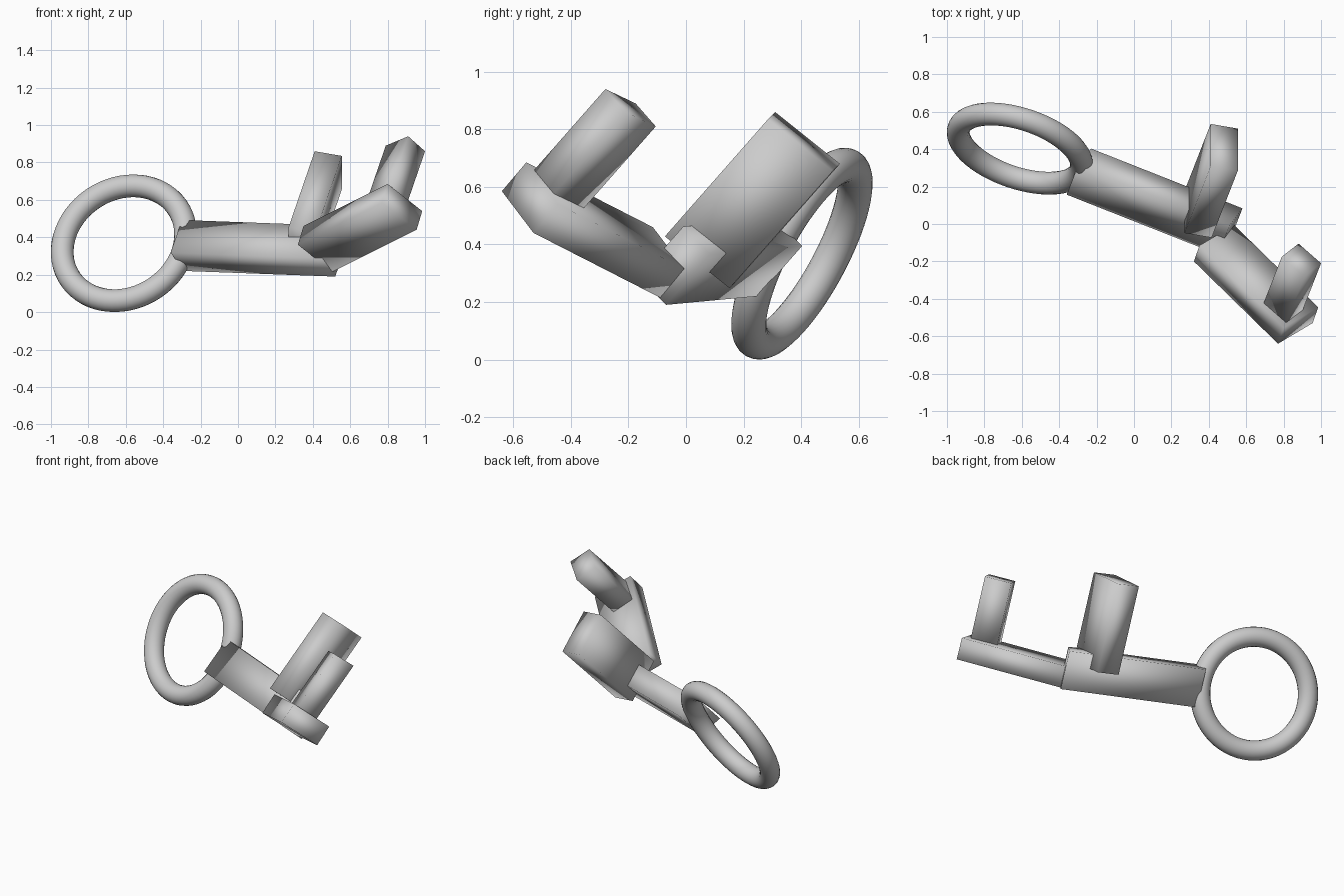
import bpy, bmesh
from mathutils import Vector, Matrix

if "Cube" in bpy.data.objects:
    bpy.data.objects.remove(bpy.data.objects["Cube"])

UP = Vector((0.25, 0.64, 0.727))   # direction the teeth point


def bar(name, corner, a, b, c):
    """Box spanned by three edge vectors from one corner, softly shaded."""
    a, b, c = Vector(a), Vector(b), Vector(c)
    m = Matrix((a, b, c)).transposed().to_4x4()
    m.translation = Vector(corner) + (a + b + c) / 2
    bm = bmesh.new()
    bmesh.ops.create_cube(bm, size=1, matrix=m)
    bmesh.ops.recalc_face_normals(bm, faces=bm.faces)
    for f in bm.faces:
        f.smooth = True
    me = bpy.data.meshes.new(name)
    bm.to_mesh(me)
    bm.free()
    ob = bpy.data.objects.new(name, me)
    bpy.context.collection.objects.link(ob)
    return ob


# round handle
normal = Vector((0.287, 0.844, -0.454))
bpy.ops.mesh.primitive_torus_add(
    major_radius=0.3445, minor_radius=0.061, major_segments=64, minor_segments=20,
    location=(-0.61, 0.403, 0.368),
    rotation=normal.to_track_quat('Z', 'Y').to_euler())
ring = bpy.context.object
ring.name = "ring_handle"
bpy.ops.object.shade_smooth()

# shaft and its bent end
bar("shaft", (0.52, -0.07, 0.19), (-0.81, 0.32, 0.03), UP * 0.24, (-0.07, -0.093, 0.098))
bar("shaft_end", (0.77, -0.64, 0.585), (0.185, 0.11, -0.145), (0.03, 0.085, 0.1),
    (-0.45, 0.44, -0.225))

# teeth, measured from the tip corner down into the shaft
bar("large_tooth", (0.41, 0.31, 0.86), (0.145, -0.025, -0.025), (0, 0.225, -0.18), UP * -0.56)
bar("small_tooth", (0.91, -0.28, 0.94), (-0.12, 0.105, -0.05), (0.09, 0.07, -0.08), UP * -0.41)
